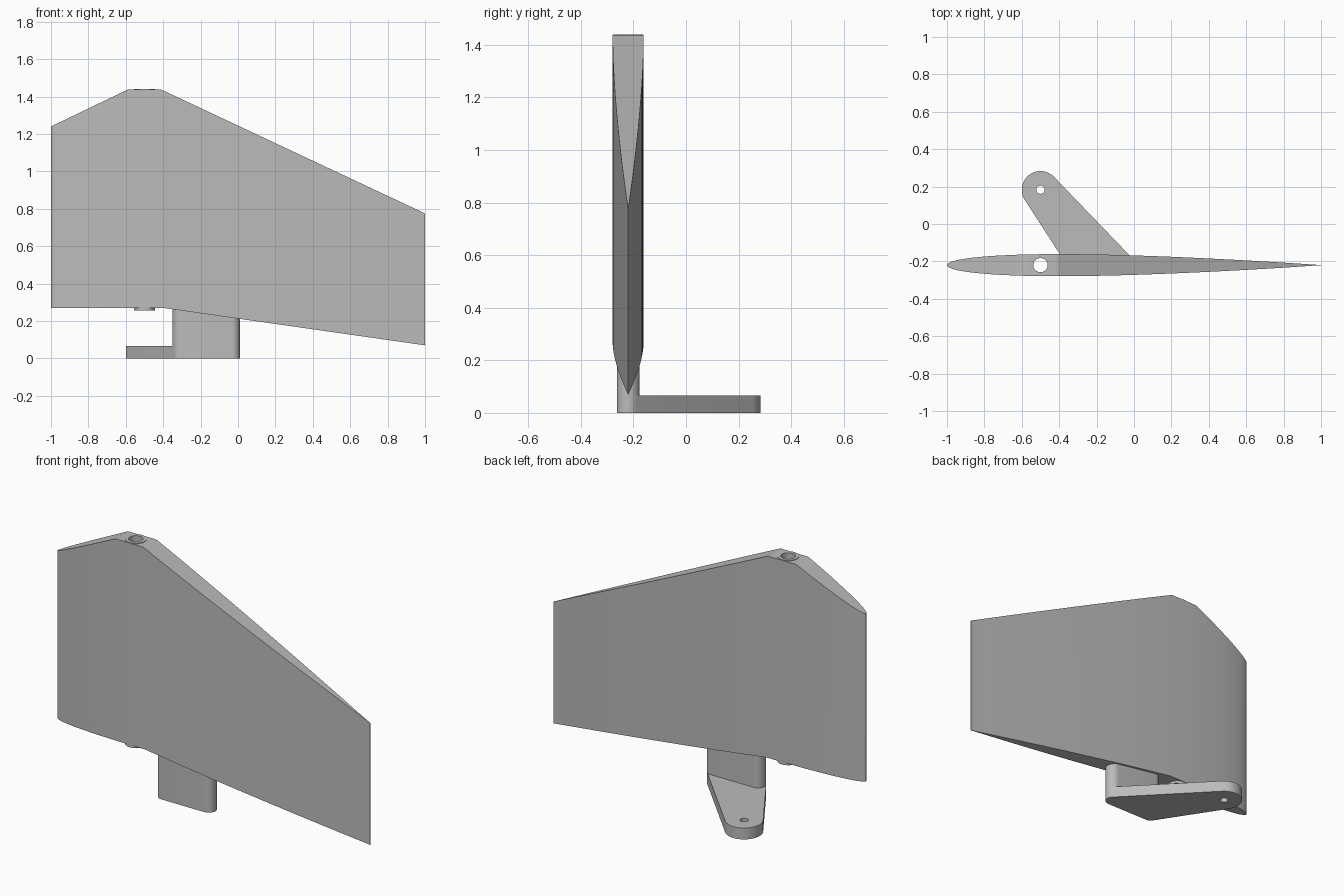
import bpy, bmesh, math

cube = bpy.data.objects.get("Cube")
if cube:
    bpy.data.objects.remove(cube, do_unlink=True)

grey = bpy.data.materials.new("plain grey")
grey.use_nodes = True
grey.diffuse_color = (0.5, 0.5, 0.5, 1)
grey.node_tree.nodes["Principled BSDF"].inputs["Base Color"].default_value = (0.5, 0.5, 0.5, 1)

MID = -0.22            # y of the blade's centre plane
PIVOT = (-0.5, MID)    # hinge axis
LINK = (-0.5, 0.183)   # linkage hole in the horn


def make(name, bm):
    bmesh.ops.recalc_face_normals(bm, faces=bm.faces)
    mesh = bpy.data.meshes.new(name)
    bm.to_mesh(mesh)
    bm.free()
    mesh.materials.append(grey)
    obj = bpy.data.objects.new(name, mesh)
    bpy.context.collection.objects.link(obj)
    return obj


def circle(c, r, n=48):
    return [(c[0] + r * math.cos(2 * math.pi * i / n),
             c[1] + r * math.sin(2 * math.pi * i / n)) for i in range(n)]


def prism(name, outline, z0, z1):
    bm = bmesh.new()
    face = bm.faces.new([bm.verts.new((x, y, z0)) for x, y in outline])
    new = bmesh.ops.extrude_face_region(bm, geom=[face])["geom"]
    bmesh.ops.translate(bm, vec=(0, 0, z1 - z0),
                        verts=[v for v in new if isinstance(v, bmesh.types.BMVert)])
    return make(name, bm)


def hull(points):
    """Convex outline around a set of points."""
    def half(pts):
        out = []
        for p in pts:
            while len(out) > 1 and ((out[-1][0] - out[-2][0]) * (p[1] - out[-2][1])
                                    - (out[-1][1] - out[-2][1]) * (p[0] - out[-2][0])) <= 1e-9:
                out.pop()
            out.append(p)
        return out[:-1]
    pts = sorted(points)
    return half(pts) + half(pts[::-1])


def drill(obj, centre, r):
    cutter = prism(obj.name + "_cutter", circle(centre, r), -1, 2)
    mod = obj.modifiers.new("hole", "BOOLEAN")
    mod.operation, mod.solver, mod.object = "DIFFERENCE", "EXACT", cutter
    bpy.context.view_layer.objects.active = obj
    bpy.ops.object.modifier_apply(modifier=mod.name)
    bpy.data.objects.remove(cutter, do_unlink=True)


def smooth(obj):
    bpy.ops.object.select_all(action="DESELECT")
    obj.select_set(True)
    bpy.context.view_layer.objects.active = obj
    bpy.ops.object.shade_smooth_by_angle(angle=math.radians(30))


def along(profile, x):
    for (x0, z0), (x1, z1) in zip(profile, profile[1:]):
        if x <= x1:
            return z0 + (z1 - z0) * (x - x0) / (x1 - x0)
    return profile[-1][1]


def half_thickness(x):
    c = (x + 1) / 2
    return max(0.0015, 0.59 * (0.2969 * math.sqrt(c) - 0.126 * c - 0.3516 * c ** 2
                               + 0.2843 * c ** 3 - 0.1036 * c ** 4))


# Blade: streamlined section between sloping top and bottom edges
top = [(-1, 1.24), (-0.59, 1.437), (-0.41, 1.437), (1, 0.775)]
bottom = [(-1, 0.27), (-0.4, 0.27), (1, 0.07)]
stations = sorted({-math.cos(math.pi * i / 36) for i in range(37)} | {-0.59, -0.41, -0.4})
bm = bmesh.new()
rows = [[bm.verts.new((x, MID + s * half_thickness(x), along(p, x)))
         for s, p in ((-1, bottom), (1, bottom), (1, top), (-1, top))] for x in stations]
for a, b in zip(rows, rows[1:]):
    for k in range(4):
        bm.faces.new((a[k], a[(k + 1) % 4], b[(k + 1) % 4], b[k]))
bm.faces.new(rows[0])
bm.faces.new(rows[-1])
blade = make("rudder_blade", bm)
drill(blade, PIVOT, 0.045)

# Hinge tube through the blade
tube = prism("hinge_tube", circle(PIVOT, 0.057), 0.255, 1.44)
drill(tube, PIVOT, 0.038)

# Control horn: upright post with rounded ends and a flat arm
post_ends = circle((-0.307, MID), 0.043) + circle((-0.033, MID), 0.043)
post = prism("horn_post", hull(post_ends), 0, 0.3)
arm = prism("horn_arm", hull(post_ends + circle(LINK, 0.1, 64)), 0, 0.066)
drill(arm, LINK, 0.022)

for part in (blade, tube, post, arm):
    smooth(part)
